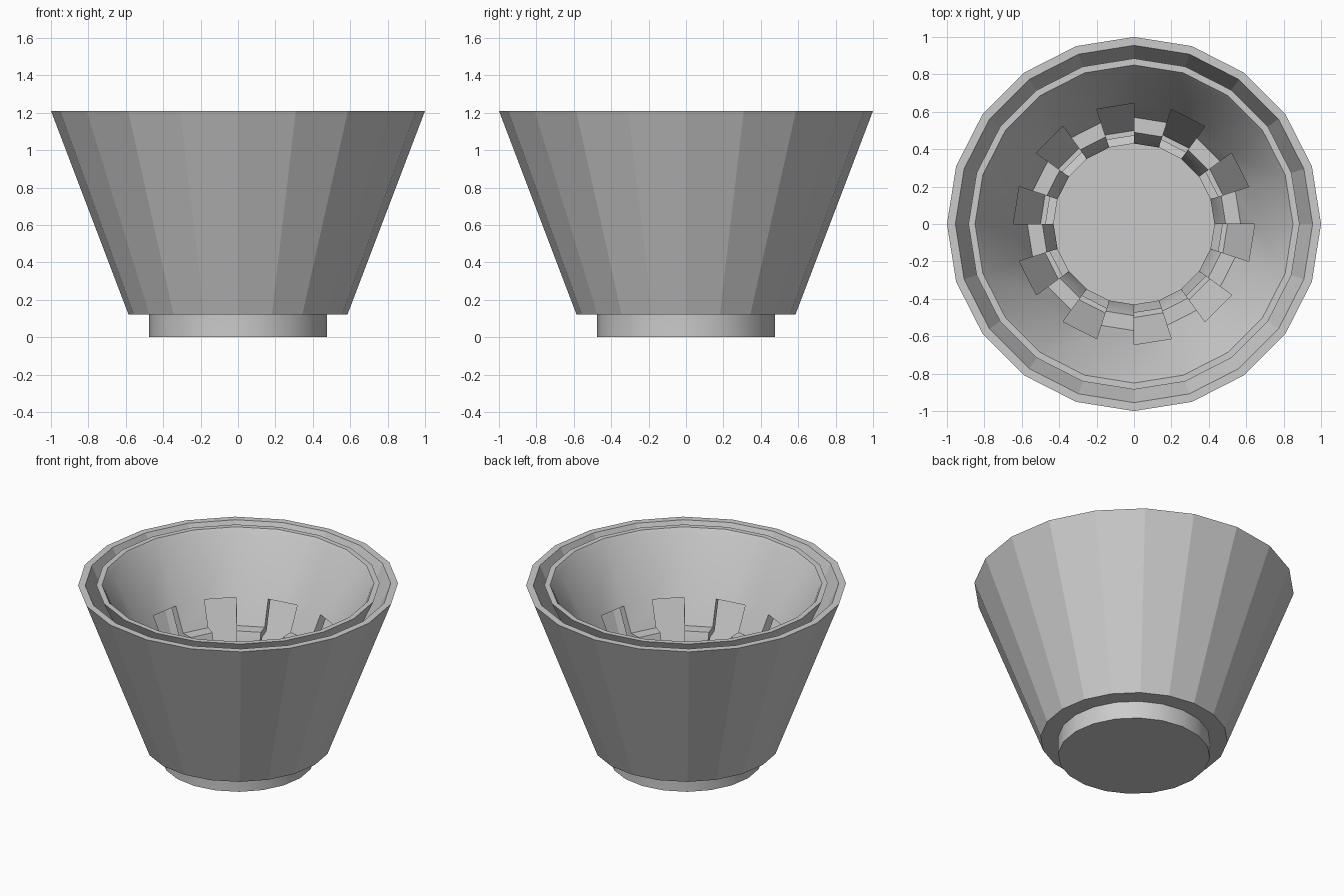
import bpy, bmesh, math

if "Cube" in bpy.data.objects:
    bpy.data.objects.remove(bpy.data.objects["Cube"])

SIDES = 20


def rings(bm, profile):
    """One ring of vertices for every (radius, height) point."""
    out = []
    for r, z in profile:
        out.append([bm.verts.new((r * math.cos(2 * math.pi * i / SIDES),
                                  r * math.sin(2 * math.pi * i / SIDES), z))
                    for i in range(SIDES)])
    return out


def finish(bm, name):
    bmesh.ops.recalc_face_normals(bm, faces=bm.faces)
    me = bpy.data.meshes.new(name)
    bm.to_mesh(me)
    bm.free()
    ob = bpy.data.objects.new(name, me)
    bpy.context.collection.objects.link(ob)
    return ob


# Faceted outer pot: closed wall profile with an open bottom ring
bm = bmesh.new()
rs = rings(bm, [(0.585, 0.12), (1.0, 1.21), (0.955, 1.21),
                (0.50, 0.16), (0.475, 0.16), (0.475, 0.12)])
for a, b in zip(rs, rs[1:] + rs[:1]):
    for i in range(SIDES):
        k = (i + 1) % SIDES
        bm.faces.new((a[i], a[k], b[k], b[i]))
finish(bm, "outer_pot")

# Smooth inner pot: matching inside and outside profiles, from rim to floor
inside = [(0.85, 1.21), (0.836, 1.19), (0.645, 0.82), (0.57, 0.66),
          (0.49, 0.66), (0.43, 0.50), (0.43, 0.045)]
outside = [(0.885, 1.21), (0.876, 1.19), (0.695, 0.80), (0.61, 0.615),
           (0.52, 0.615), (0.475, 0.49), (0.475, 0.0)]
slot_bands = (2, 3, 4)

bm = bmesh.new()
ins, outs = rings(bm, inside), rings(bm, outside)
last = len(inside) - 1


def is_open(i, j):
    return i % 2 == 1 and j in slot_bands


for i in range(SIDES):
    k = (i + 1) % SIDES
    bm.faces.new((ins[0][i], ins[0][k], outs[0][k], outs[0][i]))  # rim
    for j in range(last):
        if not is_open(i, j):
            for s in (ins, outs):
                bm.faces.new((s[j][i], s[j][k], s[j + 1][k], s[j + 1][i]))
        # slot side walls
        if is_open(i, j) != is_open(k, j):
            bm.faces.new((ins[j][k], ins[j + 1][k], outs[j + 1][k], outs[j][k]))
    # slot top and bottom walls
    if is_open(i, slot_bands[0]):
        for j in (slot_bands[0], slot_bands[-1] + 1):
            bm.faces.new((ins[j][i], ins[j][k], outs[j][k], outs[j][i]))
bm.faces.new(ins[last])
bm.faces.new(outs[last])
inner = finish(bm, "inner_pot")

bpy.context.view_layer.objects.active = inner
inner.select_set(True)
bpy.ops.object.shade_smooth_by_angle(angle=math.radians(40))
